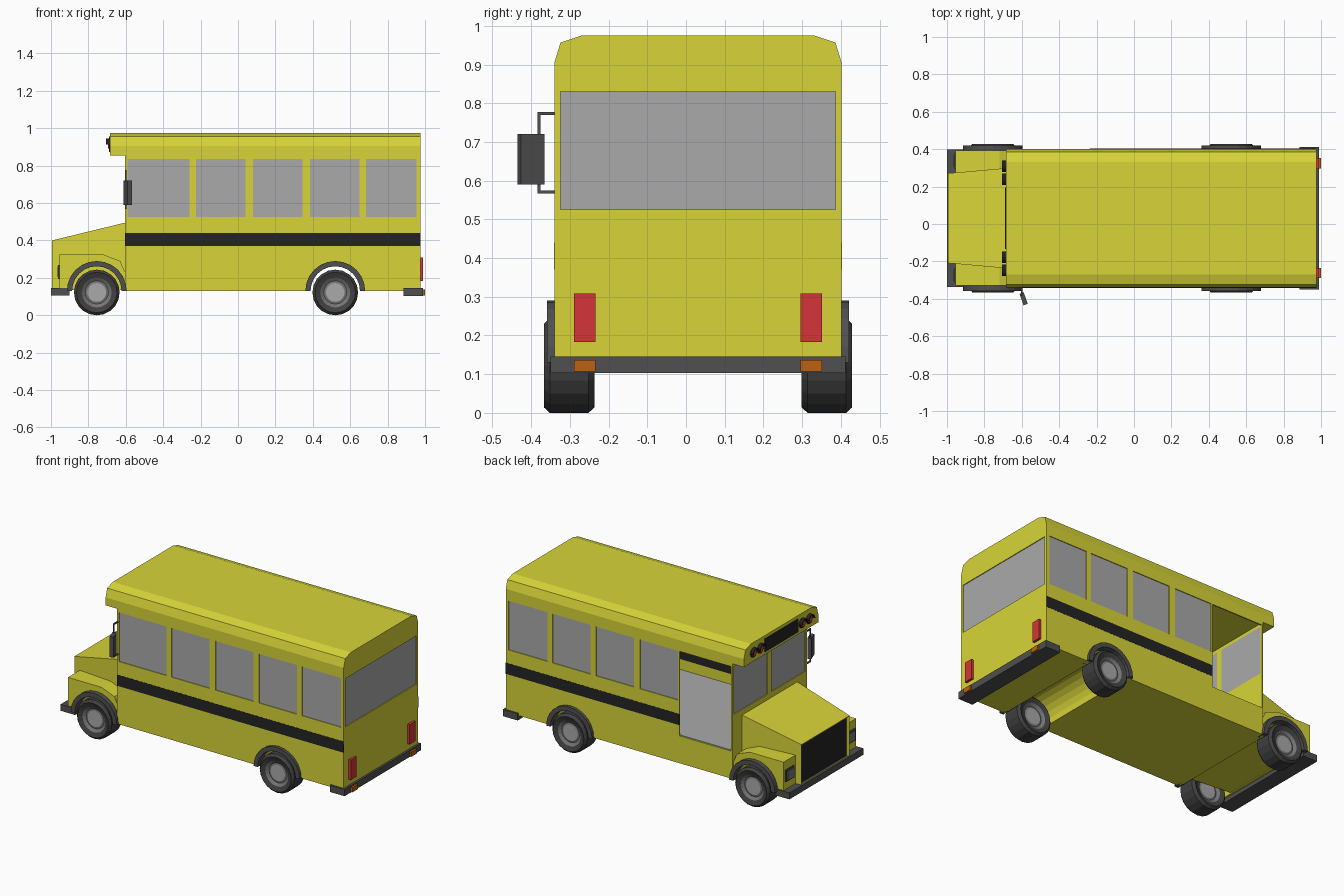
import bpy, bmesh, math

if "Cube" in bpy.data.objects:
    bpy.data.objects.remove(bpy.data.objects["Cube"])

C = 0.031       # centre line of the bus in y
HALF = 0.371    # half width of the body
WALL = 0.008


def material(name, r, g, b):
    m = bpy.data.materials.new(name)
    m.diffuse_color = (r, g, b, 1)
    m.use_nodes = True
    m.node_tree.nodes["Principled BSDF"].inputs["Base Color"].default_value = m.diffuse_color
    return m


YELLOW = material("yellow paint", 0.69, 0.665, 0.04)
GLASS = material("window grey", 0.40, 0.40, 0.40)
BLACK = material("black", 0.017, 0.017, 0.018)
DARK = material("dark grey trim", 0.08, 0.08, 0.08)
TYRE = material("tyre grey", 0.052, 0.052, 0.052)
RIM = material("rim grey", 0.18, 0.18, 0.18)
RED = material("red", 0.665, 0.036, 0.040)
ORANGE = material("orange", 0.50, 0.12, 0.006)


def finish(name, bm, *mats):
    bmesh.ops.recalc_face_normals(bm, faces=bm.faces)
    me = bpy.data.meshes.new(name)
    bm.to_mesh(me)
    bm.free()
    for m in mats:
        me.materials.append(m)
    ob = bpy.data.objects.new(name, me)
    bpy.context.scene.collection.objects.link(ob)
    return ob


def prism(name, pts, d0, d1, axis, mat):
    """Extrude a 2D outline along an axis; y values are measured from the centre line."""
    def place(p, d):
        x, y, z = {"x": (d, p[0], p[1]), "y": (p[0], d, p[1]), "z": (p[0], p[1], d)}[axis]
        return (x, y + C, z)
    bm = bmesh.new()
    a = [bm.verts.new(place(p, d0)) for p in pts]
    b = [bm.verts.new(place(p, d1)) for p in pts]
    bm.faces.new(a)
    bm.faces.new(b)
    n = len(pts)
    for i in range(n):
        bm.faces.new((a[i], a[(i + 1) % n], b[(i + 1) % n], b[i]))
    return finish(name, bm, mat)


def box(name, x0, x1, y0, y1, z0, z1, mat):
    return prism(name, [(x0, y0), (x1, y0), (x1, y1), (x0, y1)], z0, z1, "z", mat)


def arc(cx, cz, r, a0, a1, n):
    return [(cx + r * math.cos(math.radians(a0 + (a1 - a0) * i / n)),
             cz + r * math.sin(math.radians(a0 + (a1 - a0) * i / n))) for i in range(n + 1)]


def half_ring(cx, cz, r_out, r_in, n):
    return arc(cx, cz, r_out, 0, 180, n) + arc(cx, cz, r_in, 180, 0, n)


def cut(target, cutter):
    mod = target.modifiers.new("cut", "BOOLEAN")
    mod.operation = "DIFFERENCE"
    mod.solver = "EXACT"
    mod.object = cutter
    bpy.context.view_layer.objects.active = target
    bpy.ops.object.modifier_apply(modifier=mod.name)
    bpy.data.objects.remove(cutter)


# Body shell with chamfered roof, hollow inside, notched under the front overhang
right = [(HALF, 0.13), (HALF, 0.905), (0.355, 0.957), (0.30, 0.975)]
body = prism("body", right + [(-y, z) for y, z in reversed(right)], -0.685, 0.975, "x", YELLOW)
cut(body, box("cutter", -0.8, -0.605, -0.5, 0.5, 0.0, 0.855, YELLOW))
cut(body, box("cutter", -0.605 + WALL, 0.975 - WALL, -HALF + WALL, HALF - WALL, 0.30, 0.85, YELLOW))

# Door opening and floor
cut(body, box("cutter", -0.595, -0.235, 0.35, 0.45, 0.302, 0.835, YELLOW))
box("floor", -0.597, 0.967, -0.363, 0.363, 0.299, 0.305, GLASS)

# Side windows: five on the driver side, four on the door side
for i, (x0, x1) in enumerate([(-0.59, -0.26), (-0.225, 0.04), (0.08, 0.345),
                              (0.385, 0.65), (0.685, 0.955)]):
    for s in (-1, 1):
        if s == 1 and i == 0:
            continue
        cut(body, box("cutter", x0, x1, s * 0.35, s * 0.45, 0.525, 0.835, YELLOW))
        box("side_window", x0, x1, s * (HALF - 0.008), s * (HALF - 0.005), 0.525, 0.835, GLASS)

# Rear window and the two windscreen panes
cut(body, box("cutter", 0.95, 1.05, -0.355, 0.355, 0.525, 0.83, YELLOW))
box("rear_window", 0.967, 0.970, -0.355, 0.355, 0.525, 0.83, GLASS)
for s in (-1, 1):
    cut(body, box("cutter", -0.65, -0.58, s * 0.02, s * 0.355, 0.53, 0.83, YELLOW))
    box("windscreen", -0.600, -0.597, s * 0.02, s * 0.355, 0.53, 0.83, GLASS)

# Black stripes (the driver side one also shows inside)
box("stripe_driver_side", -0.605, 0.975, -HALF - 0.001, -HALF + 0.0085, 0.37, 0.44, BLACK)
box("stripe_door_side", -0.235, 0.975, HALF - 0.004, HALF + 0.001, 0.37, 0.44, BLACK)

# Fenders
fender = prism("fenders", [(-0.955, 0.13), (-0.955, 0.325), (-0.72, 0.325), (-0.63, 0.29),
                           (-0.604, 0.23), (-0.604, 0.13)], -0.361, 0.361, "y", YELLOW)

# Hood: tapered block with a recessed black grille
bm = bmesh.new()
ends = []
for x, w, top in ((-0.995, 0.24, 0.40), (-0.604, 0.275, 0.495)):
    ends.append([bm.verts.new((x, C + y, z)) for y, z in
                 ((-w, 0.135), (w, 0.135), (w, top), (-w, top))])
front = bm.faces.new(ends[0])
bm.faces.new(ends[1])
for i in range(4):
    j = (i + 1) % 4
    bm.faces.new((ends[0][i], ends[0][j], ends[1][j], ends[1][i]))
bmesh.ops.recalc_face_normals(bm, faces=bm.faces)
bmesh.ops.inset_region(bm, faces=[front], thickness=0.02)
bmesh.ops.translate(bm, verts=front.verts, vec=(0.012, 0, 0))
front.material_index = 1
finish("hood", bm, YELLOW, BLACK)


# Wheels turned from one profile (radius, offset)
def wheel(name, x, y):
    prof = [(0.05, 0.045), (0.062, 0.042), (0.08, 0.054), (0.108, 0.065), (0.122, 0.050)]
    prof = prof + [(r, -o) for r, o in reversed(prof)]
    bm = bmesh.new()
    n = 20
    rings = [[bm.verts.new((x + r * math.cos(2 * math.pi * k / n), C + y + o,
                            0.122 + r * math.sin(2 * math.pi * k / n))) for k in range(n)]
             for r, o in prof]
    for i in range(len(rings) - 1):
        for k in range(n):
            f = bm.faces.new((rings[i][k], rings[i][(k + 1) % n],
                              rings[i + 1][(k + 1) % n], rings[i + 1][k]))
            f.material_index = 1 if i in (0, 1, 7, 8) else 0
    for ring in (rings[0], rings[-1]):
        bm.faces.new(ring).material_index = 2
    finish(name, bm, TYRE, RIM, GLASS)


# Wheel tunnels, arches and wheels
for label, x, target in (("front", -0.755, fender), ("rear", 0.52, body)):
    cut(target, prism("cutter", arc(x, 0.13, 0.134, 0, 345, 23), -0.5, 0.5, "y", YELLOW))
    for s in (-1, 1):
        prism(label + "_wheel_arch", half_ring(x, 0.13, 0.16, 0.132, 12),
              s * 0.33, s * 0.39, "y", DARK)
        wheel(label + "_wheel", x, s * 0.333)

# Bumpers
box("front_bumper", -1.0, -0.90, -0.368, 0.368, 0.105, 0.146, DARK)
box("rear_bumper", 0.885, 0.988, -0.381, 0.381, 0.103, 0.146, DARK)

# Paired lights
for s in (-1, 1):
    box("headlight_frame", -0.962, -0.95, s * 0.265, s * 0.345, 0.195, 0.27, DARK)
    box("headlight_lens", -0.966, -0.96, s * 0.275, s * 0.335, 0.205, 0.26, RIM)
    box("tail_light", 0.97, 0.990, s * 0.265, s * 0.321, 0.183, 0.308, RED)
    box("rear_indicator", 0.98, 1.0, s * 0.265, s * 0.321, 0.107, 0.137, ORANGE)
    for off in (0.208, 0.278):
        y = s * off
        prism("warning_light_base", arc(y, 0.913, 0.031, 0, 330, 11), -0.690, -0.68, "x", BLACK)
        prism("warning_light_lens", arc(y, 0.913, 0.022, 0, 330, 11), -0.695, -0.68, "x", RED)
        prism("warning_light_visor", half_ring(y, 0.913, 0.031, 0.025, 8), -0.707, -0.68, "x", BLACK)

# Black panel between the warning lights
box("front_roof_panel", -0.689, -0.683, -0.165, 0.165, 0.872, 0.955, BLACK)

# Mirror on a bracket
prism("mirror", [(-0.612, -0.405), (-0.590, -0.396), (-0.568, -0.457), (-0.590, -0.466)],
      0.59, 0.72, "z", DARK)
box("mirror_bracket_post", -0.604, -0.596, -0.415, -0.407, 0.567, 0.778, DARK)
for z in (0.567, 0.770):
    box("mirror_bracket_arm", -0.604, -0.596, -0.415, -0.365, z, z + 0.008, DARK)
